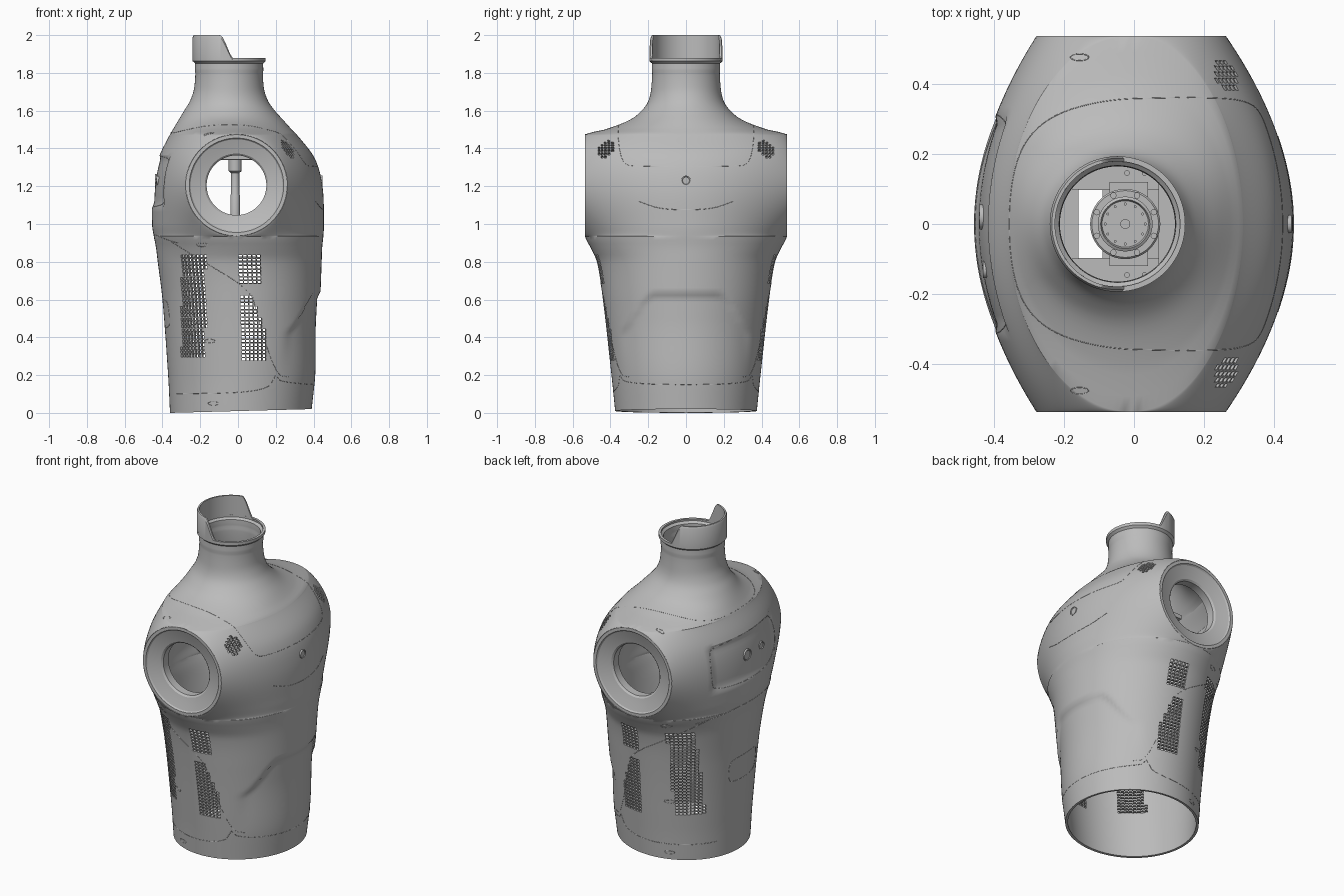
import bpy, bmesh, math
from mathutils import Vector, Matrix
from mathutils.bvhtree import BVHTree

if "Cube" in bpy.data.objects:
    bpy.data.objects.remove(bpy.data.objects["Cube"])

GREY = bpy.data.materials.new("shell grey")
GREY.use_nodes = True
GREY.diffuse_color = (.5, .5, .5, 1)
GREY.node_tree.nodes["Principled BSDF"].inputs["Base Color"].default_value = (.5, .5, .5, 1)
made = []


def add(name, bm):
    me = bpy.data.meshes.new(name)
    bm.to_mesh(me)
    bm.free()
    ob = bpy.data.objects.new(name, me)
    bpy.context.collection.objects.link(ob)
    me.materials.append(GREY)
    made.append(ob)
    return ob


def box(bm, loc, size):
    bmesh.ops.create_cube(bm, size=1, matrix=Matrix.Translation(loc) @ Matrix.Diagonal((*size, 1)))


def rod(bm, loc, r, length):
    bmesh.ops.create_cone(bm, cap_ends=True, segments=12, radius1=r, radius2=r, depth=length,
                          matrix=Matrix.Translation(loc))


def lathe(bm, profile, origin, axis, segs=64):
    # Revolve (radius, height) pairs round an axis
    mat = Matrix.Translation(origin) @ Vector(axis).to_track_quat('Z', 'Y').to_matrix().to_4x4()
    rows = [[bm.verts.new(mat @ Vector((r * math.cos(a), r * math.sin(a), h)))
             for a in (2 * math.pi * k / segs for k in range(segs))] for r, h in profile]
    for a, b in zip(rows, rows[1:]):
        for k in range(segs):
            n = (k + 1) % segs
            bm.faces.new((a[k], a[n], b[n], b[k]))
    bmesh.ops.remove_doubles(bm, verts=bm.verts, dist=1e-5)


def smooth(t):
    t = max(0, min(1, t))
    return t * t * (3 - 2 * t)


# Body outline: height, back x, front x, half width, centre x
ROWS = [(0, -.36, .39, .375, .015), (.2, -.37, .41, .395, .02), (.6, -.4, .435, .44, .01),
        (.8, -.425, .443, .472, 0), (.88, -.435, .446, .508, 0), (.935, -.446, .452, .535, -.008),
        (1, -.455, .455, .535, -.008), (1.2, -.45, .447, .535, -.008), (1.35, -.42, .405, .535, -.008),
        (1.475, -.36, .31, .535, -.008), (1.5, -.345, .285, .43, -.012), (1.55, -.315, .24, .3, -.025),
        (1.6, -.285, .195, .235, -.04), (1.65, -.255, .16, .2, -.047), (1.72, -.232, .137, .184, -.047),
        (1.85, -.227, .133, .18, -.047), (1.862, -.24, .146, .193, -.047), (1.88, -.24, .146, .193, -.047)]
SH_Z, SH_R, SH_Y, SH_X = 1.205, .27, .535, -.008


def section(z):
    i = max(k for k in range(len(ROWS) - 1) if ROWS[k][0] <= z + 1e-9)
    p, q = ROWS[i], ROWS[i + 1]
    o, r = ROWS[max(i - 1, 0)], ROWS[min(i + 2, len(ROWS) - 1)]
    h = q[0] - p[0]
    t = (z - p[0]) / h
    out = []
    for k in range(1, 5):
        m0 = (q[k] - o[k]) / (q[0] - o[0]) * h
        m1 = (r[k] - p[k]) / (r[0] - p[0]) * h
        if z > 1.8:
            m0 = m1 = q[k] - p[k]
        out.append(p[k] + smooth(t) * (q[k] - p[k]) + t * (1 - t) ** 2 * m0 - t * t * (1 - t) * m1)
    out[2] = min(out[2], SH_Y)
    return out


# Torso shell, lofted with round openings left at the shoulders
N = 56
levels = [.935 * k / 48 for k in range(48)]
levels += [SH_Z - SH_R * math.cos(math.pi * k / 40) for k in range(41)]
levels += [1.475 + .375 * k / 30 for k in range(1, 31)] + [1.862, 1.88]
bm = bmesh.new()
grid = []
for z in levels:
    xb, xf, b, x0 = section(z)
    c = math.sqrt(max(0, SH_R ** 2 - (z - SH_Z) ** 2))
    c = c if c > 1e-4 else 0
    ring = []
    for side in (1, -1):
        for k in range(N + 1):
            u = math.sin(math.pi * (k / N - .5)) * side
            y = u * b
            g = max(0, 1 - u * u) ** (.5 + .5 * c / SH_R)
            if side > 0:
                x = x0 + c + (xf - x0 - c) * g
                edge = .64 - .2 * smooth((abs(y) - .17) / .18)  # belly recess
                fade = smooth((.36 - abs(y)) / .06)
                x -= .016 * fade * smooth((edge - z) / .03) * smooth((z - .15) / .35)
            else:
                x = x0 - c + (xb - x0 + c) * g  # back panel recess
                x += .012 * smooth((.31 - abs(y)) / .02) * smooth((z - 1.09) / .02) * smooth((1.36 - z) / .02)
            tilt = .027 * (x + .36) * max(0, 1 - z / .3)
            ring.append(bm.verts.new((x, y, z + tilt)))
    grid.append(ring)
for a, b in zip(grid, grid[1:]):
    for k in range(2 * N + 1):
        if k != N:
            bm.faces.new((a[k], a[k + 1], b[k + 1], b[k]))
bmesh.ops.remove_doubles(bm, verts=bm.verts, dist=1e-4)
bmesh.ops.dissolve_degenerate(bm, edges=bm.edges, dist=1e-5)
surface = BVHTree.FromBMesh(bm)


# Open the flank and shoulder vents, one slot for each face
def is_vent(p):
    if (p - Vector((.25, math.copysign(.415, p.y), 1.385))).length < .058:
        return True
    if -.3 < p.x < -.17:
        return .285 < p.z < .83
    if .69 < p.z < .83:
        return 0 < p.x < .13
    return .28 < p.z < .63 and .01 < p.x < min(.145, .07 + (.63 - p.z) * .4)


slots = [f for f in bm.faces if is_vent(f.calc_center_median())]
bmesh.ops.inset_individual(bm, faces=slots, thickness=.004)
bmesh.ops.delete(bm, geom=slots, context='FACES')
shell = add("torso_shell", bm)
mod = shell.modifiers.new("thickness", 'SOLIDIFY')
mod.thickness, mod.offset = .015, -1
bpy.context.view_layer.update()
shell.data = bpy.data.meshes.new_from_object(shell.evaluated_get(bpy.context.evaluated_depsgraph_get()))
shell.modifiers.clear()

# Shoulder sockets
for s, side in ((1, "left"), (-1, "right")):
    bm = bmesh.new()
    lathe(bm, [(.27, -.004), (.268, 0), (.25, 0), (.243, -.008), (.2, -.022), (.168, -.03), (.158, -.04),
               (.158, -.09), (.17, -.09), (.17, -.045), (.25, -.02)], (SH_X, SH_Y * s, SH_Z), (0, s, 0), 96)
    add(side + "_shoulder_socket", bm)

# Neck collar, tall at the back and swept down to the rim
bm = bmesh.new()
NX, SEG = -.047, 96
cols = []
for k in range(SEG + 1):
    a = math.radians(70 + 220 * k / SEG)
    x = NX + .192 * math.cos(a)
    top = 1.872 + .128 * smooth((-.015 - x) / .085)
    cols.append([bm.verts.new((NX + r * math.cos(a), r * math.sin(a), z)) for r, z in
                 ((.178, 1.865), (.193, 1.865), (.193, max(1.867, top - .012)), (.187, top), (.178, top))])
for a, b in zip(cols, cols[1:]):
    for k in range(5):
        n = (k + 1) % 5
        bm.faces.new((a[k], b[k], b[n], a[n]))
bm.faces.new(cols[0])
bm.faces.new(cols[-1][::-1])
add("neck_collar", bm)

# Neck drive and the frame that carries it
MX = -.025
bm = bmesh.new()
lathe(bm, [(.0, 1.34), (.1, 1.34), (.1, 1.41), (.095, 1.415), (.078, 1.415), (.078, 1.44), (.07, 1.445),
           (.066, 1.435), (.014, 1.435), (.014, 1.45), (.0, 1.45)], (MX, 0, 0), (0, 0, 1), 48)
for k in range(8):
    a = math.pi * (k + .5) / 4
    rod(bm, (MX + .088 * math.cos(a), .088 * math.sin(a), 1.415), .009, .016)
for k in range(12):
    a = math.pi * k / 6
    rod(bm, (MX + .057 * math.cos(a), .057 * math.sin(a), 1.436), .004, .008)
add("neck_drive", bm)
bm = bmesh.new()
box(bm, (MX + .01, 0, 1.36), (.11, .24, .03))
for s in (1, -1):
    box(bm, (-.025, .135 * s, 1.355), (.36, .075, .025))
    for x in (-.02, .03):
        rod(bm, (x, .145 * s, 1.37), .008, .012)
box(bm, (.1, 0, 1.36), (.06, .24, .035))
box(bm, (-.185, 0, 1.36), (.055, .2, .04))
add("neck_frame", bm)
bm = bmesh.new()
lathe(bm, [(.03, 1.0), (.026, 1.04), (.026, 1.15), (.022, 1.16), (.022, 1.27), (.034, 1.28), (.034, 1.345)],
      (-.015, 0, 0), (0, 0, 1), 24)
box(bm, (-.005, 0, 1.0), (.17, .2, .03))
add("spine_column", bm)

# Round ports on the back panel and chest
for name, x, y, r in (("chest_port", 1, 0, .026), ("large_back_port", -1, .02, .036),
                      ("small_back_port", -1, -.13, .024)):
    hit = surface.ray_cast(Vector((x * 3, y, 1.23)), Vector((-x, 0, 0)))[0]
    bm = bmesh.new()
    lathe(bm, [(r, -.01), (r, .006), (r * .8, .006), (r * .7, .002), (0, .002)], hit, (x, 0, 0), 32)
    add(name, bm)


# Panel gaps: thin lines laid on the shell
def seam(name, pts, axis, sign, closed=False):
    pts = [Vector(p) for p in pts]
    for _ in range(4):  # corner cutting rounds the path
        new = [] if closed else [pts[0]]
        for p, q in zip(pts, pts[1:] + pts[:1] if closed else pts[1:]):
            new += [p.lerp(q, .25), p.lerp(q, .75)]
        pts = new if closed else new + [pts[-1]]
    d = Vector((0, 0, 0))
    d[axis] = -sign
    hits = []
    for p in pts:
        o = list(p)
        o.insert(axis, sign * 3)
        h = surface.ray_cast(Vector(o), d)[0]
        if h:
            hits.append(h)
    cu = bpy.data.curves.new(name, 'CURVE')
    cu.dimensions, cu.bevel_depth, cu.bevel_resolution = '3D', .0013, 0
    sp = cu.splines.new('POLY')
    sp.points.add(len(hits) - 1)
    for pt, h in zip(sp.points, hits):
        pt.co = (*h, 1)
    sp.use_cyclic_u = closed
    ob = bpy.data.objects.new(name, cu)
    bpy.context.collection.objects.link(ob)
    cu.materials.append(GREY)


def mirrored(half):
    return half + [(-a, b) for a, b in half[::-1]]


def rounded(a0, a1, b0, b1, r):
    return [(a0 + r, b0), (a1 - r, b0), (a1, b0 + r), (a1, b1 - r),
            (a1 - r, b1), (a0 + r, b1), (a0, b1 - r), (a0, b0 + r)]


def oval(a, b, ra, rb):
    return [(a + ra * math.cos(k * math.pi / 5), b + rb * math.sin(k * math.pi / 5)) for k in range(10)]


back_half = [(.13, .36), (-.1, .355), (-.28, .29), (-.355, .14)]
seam("yoke_top_gap", back_half + [(x, -y) for x, y in back_half[::-1]], 2, 1)
seam("yoke_front_gap", mirrored([(-.36, 1.5), (-.355, 1.4), (-.33, 1.315), (-.26, 1.305)]), 0, 1)
seam("chest_gap", mirrored([(-.25, 1.12), (-.13, 1.075)]), 0, 1)
seam("hem_gap", mirrored([(-.35, .2), (-.32, .15)]), 0, 1)
seam("service_hatch_gap", rounded(-.16, .12, .45, .6, .03), 0, -1, True)
seam("back_panel_gap", rounded(-.31, .31, 1.09, 1.36, .05), 0, -1, True)
seam("back_waist_gap", mirrored([(-.36, .9), (-.15, .945)]), 0, -1)
for s, side in ((1, "left"), (-1, "right")):
    seam(side + "_flank_gap", [(-.36, .91), (-.2, .81), (.07, .65), (.1, .52), (.2, .2), (.27, .19)], 1, s)
    seam(side + "_hem_gap", [(.2, .2), (.15, .11), (-.33, .1)], 1, s)
    for k, (x, z) in enumerate(((-.19, .89), (-.15, .38), (-.13, .05))):
        seam(f"{side}_slot_{k}", oval(x, z, .03, .01), 1, s, True)
    seam(side + "_shoulder_slot", oval(-.155, .475 * s, .027, .01), 2, 1, True)

# Smooth shading with sharp edges kept
bpy.ops.object.select_all(action='DESELECT')
for ob in made:
    ob.select_set(True)
bpy.context.view_layer.objects.active = shell
bpy.ops.object.shade_smooth_by_angle(angle=math.radians(30))
